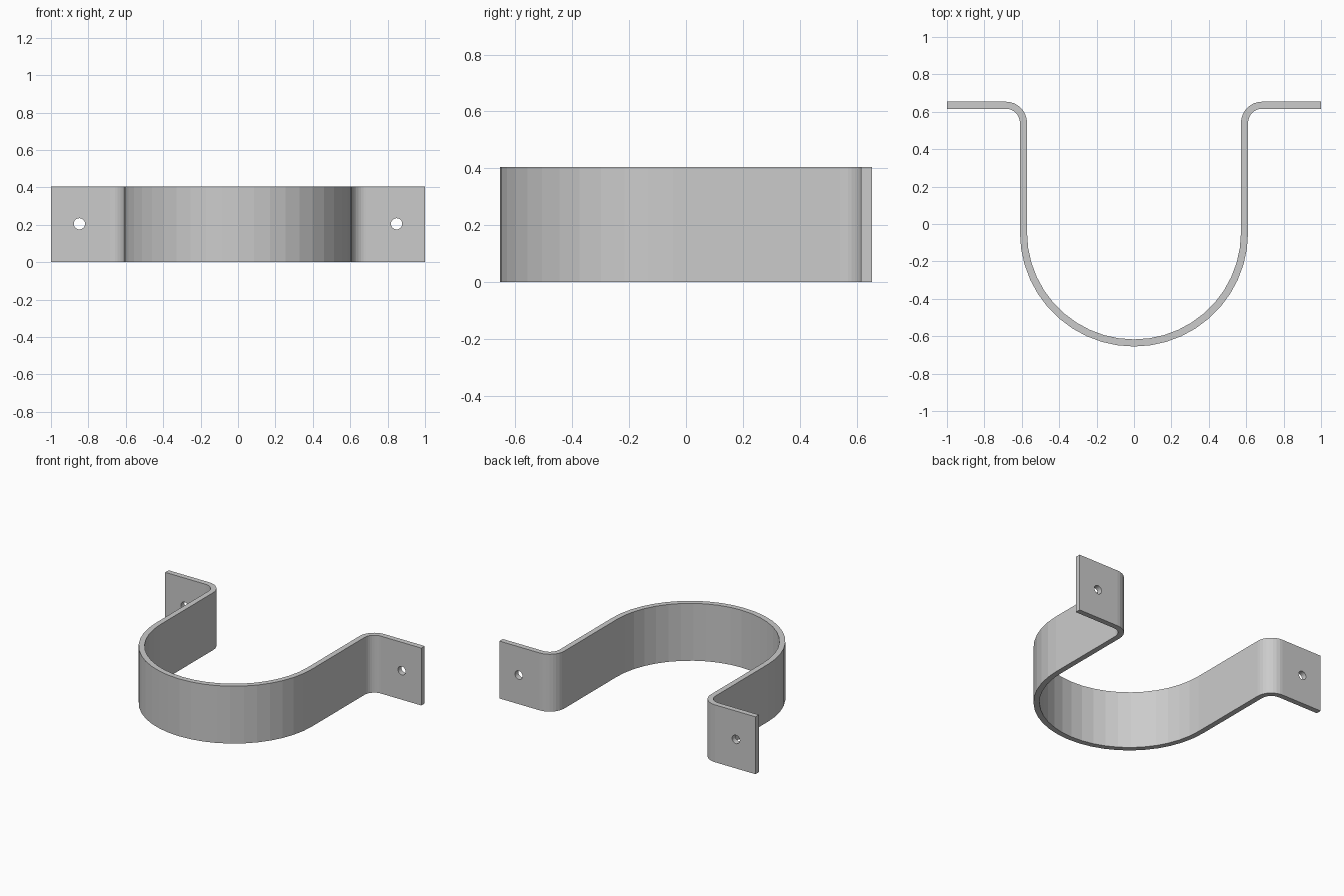
import bpy, bmesh
from math import pi, cos, sin

if "Cube" in bpy.data.objects:
    bpy.data.objects.remove(bpy.data.objects["Cube"])

T, H = 0.038, 0.405           # strap thickness and width
R, CY = 0.591, -0.045         # mid-line radius and centre of the round part
BX, BY, BR = 0.685, 0.541, 0.094  # flange bend centre and mid-line radius


def arc(cx, cy, r, a0, a1, n):
    return [(cx + r * cos(a0 + (a1 - a0) * i / n),
             cy + r * sin(a0 + (a1 - a0) * i / n)) for i in range(n + 1)]


def side(off):
    # one face of the strap, offset outward from the mid-line
    bend_r = BR - off
    right = arc(BX, BY, bend_r, pi, pi / 2, 8) + [(1.0, BY + bend_r)]
    left = [(-x, y) for x, y in reversed(right)]
    return left + arc(0, CY, R + off, pi, 2 * pi, 22) + right


# bent strap: closed profile extruded upward
bm = bmesh.new()
outer, inner = side(T / 2), side(-T / 2)
rings = [[bm.verts.new((x, y, z)) for x, y in pts]
         for pts, z in ((outer, 0), (inner, 0), (inner, H), (outer, H))]
for k in range(4):
    a, b = rings[k], rings[(k + 1) % 4]
    for i in range(len(a) - 1):
        bm.faces.new((a[i], a[i + 1], b[i + 1], b[i]))
for i in (0, -1):
    bm.faces.new([r[i] for r in rings])
bmesh.ops.recalc_face_normals(bm, faces=bm.faces)
mesh = bpy.data.meshes.new("strap_bracket")
bm.to_mesh(mesh)
bm.free()
strap = bpy.data.objects.new("strap_bracket", mesh)
bpy.context.collection.objects.link(strap)

# screw holes through both flanges
for s in (-1, 1):
    bpy.ops.mesh.primitive_cylinder_add(vertices=24, radius=0.03, depth=0.3,
                                        location=(0.848 * s, 0.636, 0.205),
                                        rotation=(pi / 2, 0, 0))
    cutter = bpy.context.object
    cutter.name = "hole_cutter"
    mod = strap.modifiers.new("screw_hole", 'BOOLEAN')
    mod.operation, mod.solver, mod.object = 'DIFFERENCE', 'EXACT', cutter
    bpy.context.view_layer.objects.active = strap
    bpy.ops.object.modifier_apply(modifier=mod.name)
    bpy.data.objects.remove(cutter)
